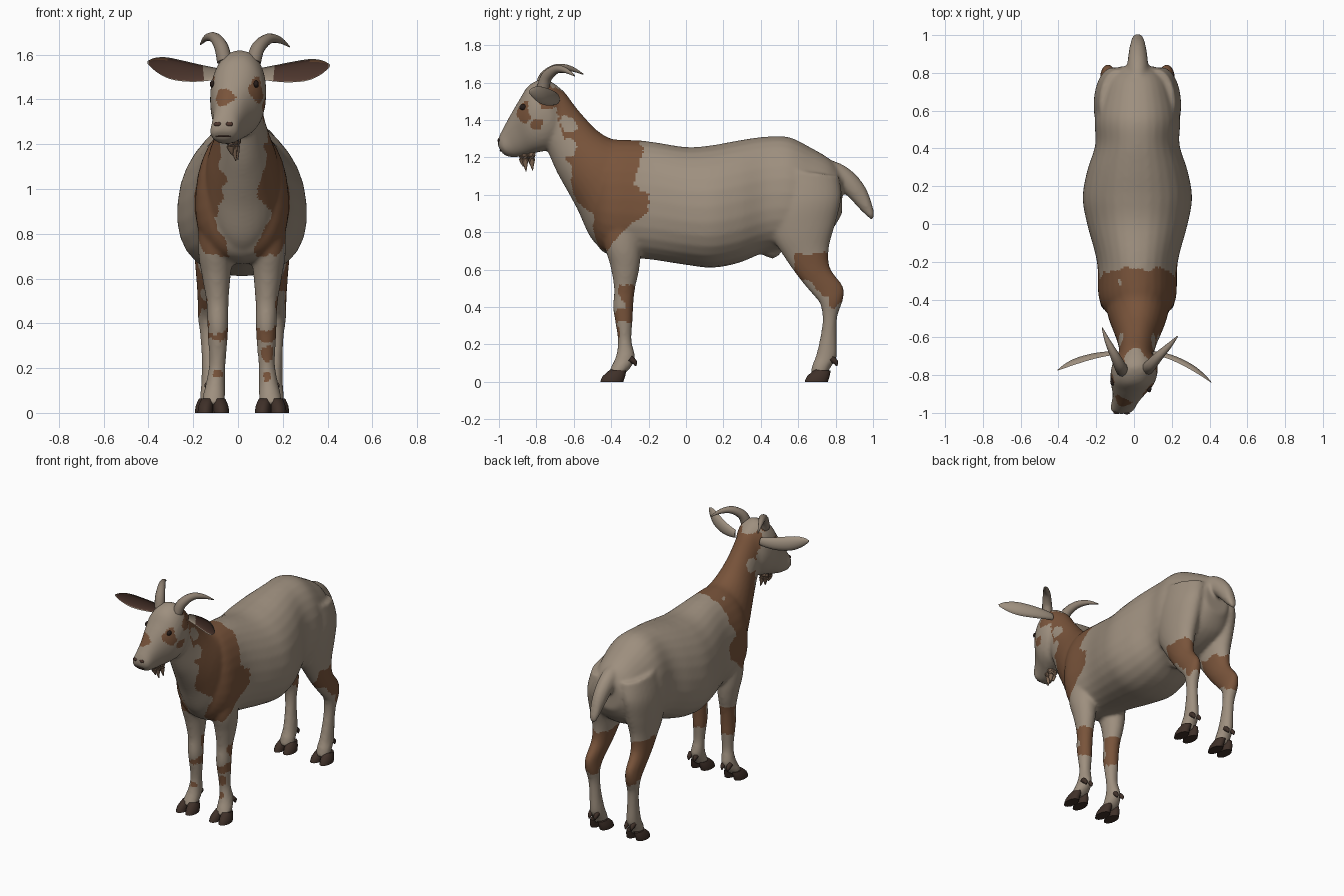
import bpy, bmesh, math
from mathutils import Vector, noise

if "Cube" in bpy.data.objects:
    bpy.data.objects.remove(bpy.data.objects["Cube"])

CX = 0.018  # the body sits slightly to one side


def material(name, rgb):
    m = bpy.data.materials.new(name)
    m.diffuse_color = (*rgb, 1)
    m.use_nodes = True
    m.node_tree.nodes["Principled BSDF"].inputs["Base Color"].default_value = m.diffuse_color
    return m


TAN = material("tan_coat", (0.34, 0.275, 0.21))
BROWN = material("brown_patch", (0.19, 0.088, 0.043))
HOOF = material("dark_hoof", (0.05, 0.03, 0.022))
INNER = material("inner_ear", (0.085, 0.042, 0.03))
HORN = material("horn", (0.27, 0.215, 0.165))
BEARD = material("beard_hair", (0.22, 0.14, 0.09))
EYE = material("eye", (0.02, 0.012, 0.01))


def dense(rows, n):
    """Catmull-Rom interpolation of rows of numbers."""
    out = []
    for i in range(len(rows) - 1):
        q = [rows[max(0, min(len(rows) - 1, i + k))] for k in (-1, 0, 1, 2)]
        for s in range(n):
            t = s / n
            out.append([0.5 * (2 * b + (c - a) * t + (2 * a - 5 * b + 4 * c - d) * t * t
                               + (3 * b - a - 3 * c + d) * t ** 3) for a, b, c, d in zip(*q)])
    return out + [list(rows[-1])]


def lerp(table, v):
    for (a, p), (b, q) in zip(table, table[1:]):
        if v <= b:
            return p + (q - p) * max(0, (v - a) / (b - a))
    return table[-1][1]


def skin(bm, rings):
    """Closed tube through rings of points; returns the side faces in order."""
    vs = [[bm.verts.new(p) for p in r] for r in rings]
    n = len(vs[0])
    faces = [bm.faces.new((a[i], a[(i + 1) % n], b[(i + 1) % n], b[i]))
             for a, b in zip(vs, vs[1:]) for i in range(n)]
    bm.faces.new(vs[0][::-1])
    bm.faces.new(vs[-1])
    return faces


def loft(bm, rows, side=0, p=1.0, pear=0.0, steps=5, n=28):
    """Rows: first edge (y, z), opposite edge (y, z), centre x, half width."""
    rings = []
    for y1, z1, y2, z2, xc, w in dense(rows, steps):
        x0 = CX + side * xc if side else xc
        ring = []
        for i in range(n):
            c, s = math.cos(math.tau * i / n), math.sin(math.tau * i / n)
            e = math.copysign(abs(c) ** p, c) / 2
            sx = math.copysign(abs(s) ** p, s) * (1 - pear * c)
            ring.append((x0 + w * sx, (y1 + y2) / 2 + (y1 - y2) * e, (z1 + z2) / 2 + (z1 - z2) * e))
        rings.append(ring)
    skin(bm, rings)


def tube(bm, rows, n=12, steps=6):
    """Round tapered tube; rows are x, y, z, radius."""
    pts = dense(rows, steps)
    rings = []
    for i, (x, y, z, r) in enumerate(pts):
        a, b = pts[max(0, i - 1)], pts[min(len(pts) - 1, i + 1)]
        q = (Vector(b[:3]) - Vector(a[:3])).to_track_quat('Z', 'Y')
        rings.append([Vector((x, y, z)) + q @ Vector((r * math.cos(math.tau * k / n),
                      r * math.sin(math.tau * k / n), 0)) for k in range(n)])
    skin(bm, rings)


def finish(bm, name, *mats):
    bmesh.ops.recalc_face_normals(bm, faces=bm.faces[:])
    me = bpy.data.meshes.new(name)
    bm.to_mesh(me)
    bm.free()
    ob = bpy.data.objects.new(name, me)
    bpy.context.collection.objects.link(ob)
    for m in mats:
        me.materials.append(m)
    return ob


# Body: trunk, neck, head, tail and legs fused into one skin
bm = bmesh.new()
trunk = [(-.50, 1.15, .80, .12), (-.46, 1.25, .71, .17), (-.38, 1.29, .67, .205), (-.2, 1.285, .655, .213),
         (0, 1.255, .625, .265), (.14, 1.265, .61, .288), (.28, 1.29, .635, .265), (.42, 1.31, .69, .222),
         (.55, 1.308, .71, .225), (.67, 1.25, .74, .20), (.77, 1.19, .80, .16), (.835, 1.12, .90, .09)]
loft(bm, [(y, t, y, b, CX, w) for y, t, b, w in trunk], p=0.9, pear=0.12)
loft(bm, [(-.43, .69, -.22, 1.29, .02, .17), (-.51, .77, -.33, 1.295, .02, .17), (-.58, .92, -.40, 1.30, .02, .155),
          (-.64, 1.03, -.47, 1.34, .02, .13), (-.69, 1.12, -.53, 1.40, .018, .108),
          (-.73, 1.21, -.59, 1.47, .015, .095), (-.76, 1.28, -.65, 1.55, .01, .092),
          (-.78, 1.35, -.70, 1.59, .01, .085)])
loft(bm, [(-.69, 1.585, -.63, 1.40, .01, .06), (-.76, 1.62, -.68, 1.29, .008, .112), (-.84, 1.585, -.74, 1.24, 0, .124),
          (-.89, 1.51, -.80, 1.225, -.01, .112), (-.937, 1.43, -.86, 1.21, -.03, .083),
          (-.978, 1.355, -.91, 1.2, -.05, .068), (-1.003, 1.30, -.955, 1.205, -.062, .063),
          (-1.006, 1.26, -.98, 1.22, -.068, .04)], p=0.9)
loft(bm, [(.76, 1.19, .78, 1.03, .02, .06), (.84, 1.16, .83, 1.02, .02, .056), (.91, 1.105, .89, .965, .02, .05),
          (.965, 1.03, .94, .91, .02, .04), (1.0, .93, .985, .87, .02, .028), (1.006, .885, .995, .86, .02, .014)])
FRONT = [(-.46, .98, -.24, .98, .11, .08), (-.44, .75, -.24, .72, .118, .078), (-.405, .62, -.25, .60, .115, .064),
         (-.385, .5, -.272, .5, .11, .05), (-.39, .4, -.282, .4, .108, .047), (-.38, .33, -.285, .33, .108, .044),
         (-.364, .22, -.291, .22, .11, .037), (-.374, .14, -.272, .13, .118, .043), (-.40, .08, -.30, .07, .125, .05),
         (-.42, .035, -.34, .035, .128, .05)]
HIND = [(.45, 1.15, .82, 1.1, .10, .10), (.43, .95, .83, .98, .13, .10), (.46, .78, .80, .85, .14, .086),
        (.53, .66, .765, .72, .145, .067), (.60, .56, .77, .61, .15, .053), (.665, .48, .84, .51, .155, .043),
        (.715, .42, .84, .44, .155, .042), (.73, .34, .81, .35, .15, .037), (.72, .25, .805, .25, .145, .036),
        (.695, .14, .805, .13, .14, .042), (.675, .09, .775, .08, .14, .047), (.665, .035, .755, .035, .14, .047)]
for s in (-1, 1):
    loft(bm, FRONT, s)
    loft(bm, HIND, s)
tube(bm, [(CX, .43, .76, .07), (CX, .46, .71, .06), (CX, .485, .67, .025)])  # udder
body = finish(bm, "body", TAN, BROWN)
bpy.context.view_layer.objects.active = body
body.select_set(True)
mod = body.modifiers.new("fuse", 'REMESH')
mod.mode, mod.voxel_size = 'VOXEL', 0.011
mod = body.modifiers.new("soften", 'SMOOTH')
mod.factor, mod.iterations = 0.5, 7
for m in list(body.modifiers):
    bpy.ops.object.modifier_apply(modifier=m.name)

# Coat markings, chosen by position with a wavy edge
CAPE_BACK = [(.7, -.42), (.78, -.36), (.85, -.29), (.9, -.21), (1.0, -.2), (1.05, -.28), (1.15, -.25), (1.3, -.23)]
CAPE_FRONT = [(.7, -.62), (1.1, -.61), (1.2, -.64), (1.3, -.66), (1.4, -.67), (1.5, -.71), (1.6, -.74)]
NECK_MID = [(.7, -.38), (.9, -.45), (1.1, -.5), (1.3, -.62), (1.5, -.70)]
STRIPE = [(.7, .06), (.77, .08), (.88, .13), (.98, .085), (1.1, .07), (1.3, .06)]
SPOTS = [(.10, -.75, 1.59, .045), (.13, -.73, 1.5, .055), (-.09, -.74, 1.59, .035), (-.055, -.935, 1.415, .045),
         (.075, -.86, 1.43, .045), (.10, -.79, 1.38, .03), (.09, -.87, 1.47, .03), (-.11, -.83, 1.47, .03),
         (.22, .63, .95, .02), (-.09, -.37, .17, .022), (.13, -.37, .17, .022), (.13, -.37, .27, .03)]
HOLES = [(.10, -.62, 1.38, .045), (.11, -.62, 1.26, .05), (-.09, -.62, 1.36, .05), (0, -.69, 1.62, .07),
         (-.09, -.31, 1.27, .03)]


def is_brown(c):
    w = noise.noise(c * 14) * 0.03 + noise.noise(c * 35) * 0.012
    y, z, ax = c.y + w, c.z + w, abs(c.x - CX)
    near = lambda lst: any((c - Vector(s[:3])).length < s[3] + w * 0.7 for s in lst)
    if near(SPOTS):
        return True
    if near(HOLES):
        return False
    if z > .7 and lerp(CAPE_FRONT, z) < y < lerp(CAPE_BACK, z):
        return y > lerp(NECK_MID, z) or ax + w > lerp(STRIPE, z)
    if c.y > .58:
        return max(.41, .52 - .75 * (y - .64)) < z < .68
    return -.5 < c.y < -.2 and .32 < z < .53 and (y > -.345 or z < .37)


for f in body.data.polygons:
    f.material_index = int(is_brown(f.center.copy()))

# Hooves: two toes and two dewclaws per foot
for label, dy, rows in (("front", 0, FRONT), ("hind", 1.093, HIND)):
    for s in (-1, 1):
        bm = bmesh.new()
        xc = rows[-1][4]
        for t in (-1, 1):
            loft(bm, [(-.458 + dy, 0, -.335 + dy, 0, xc + t * .036, .035),
                      (-.445 + dy, .03, -.325 + dy, .03, xc + t * .034, .034),
                      (-.405 + dy, .065, -.32 + dy, .06, xc + t * .026, .028)], s, steps=2, n=14)
            x, y = CX + s * xc + t * .022, (-.285 if dy == 0 else .79)
            tube(bm, [(x, y - .015, .125, .018), (x, y + .01, .105, .014), (x, y + .015, .085, .004)], 8, 3)
        finish(bm, label + "_hoof_" + ("left" if s < 0 else "right"), HOOF)

# Horns, swept back and outward
for name, rows in (("horn_left", [(-.06, -.775, 1.57, .034), (-.075, -.75, 1.635, .031), (-.105, -.69, 1.675, .024),
                                  (-.14, -.62, 1.675, .015), (-.168, -.55, 1.645, .003)]),
                   ("horn_right", [(.07, -.765, 1.57, .034), (.09, -.745, 1.63, .031), (.135, -.695, 1.67, .024),
                                   (.185, -.645, 1.665, .015), (.23, -.595, 1.635, .003)])):
    bm = bmesh.new()
    tube(bm, rows)
    finish(bm, name, HORN)

# Ears: cupped leaves with a dark hollow facing forward
for name, s, sweep, rise in (("ear_left", -1, .085, .05), ("ear_right", 1, .15, .035)):
    bm, rings, n = bmesh.new(), [], 16
    for t, h in dense([(0, .025), (.2, .036), (.45, .046), (.7, .048), (.88, .032), (1, .006)], 4):
        c = Vector((s * (.095 + .312 * t) + .003, -.69 - sweep * t ** 1.5, 1.515 + rise * t * t))
        ring = []
        for i in range(n):
            a = math.tau * (i + .5) / n - math.tau / (2 * n)
            sn = math.sin(a)
            depth = (.6 if sn > 0 else -.28) * sn * h
            ring.append(c + Vector((s * h * .1 * math.cos(a), depth - .12 * h * math.cos(a), h * math.cos(a))))
        rings.append(ring)
    faces = skin(bm, rings)
    for k, f in enumerate(faces):
        i, j = k % n, k // n
        if 9 <= i <= 14 and 4 <= j <= 18:
            f.material_index = 1 if i < 14 or j < 12 else 2
    finish(bm, name, TAN, INNER, BROWN)

# Beard tufts
bm = bmesh.new()
for x, y, tip in ((-.03, -.875, 1.15), (-.015, -.86, 1.125), (-.03, -.83, 1.15), (-.005, -.825, 1.13)):
    tube(bm, [(x, y, 1.235, .022), (x - .003, y, 1.19, .019), (x + .005, y + .005, tip, .002)], 7, 3)
finish(bm, "beard", BEARD)


# Eyes and nostrils, seated on the skin
def bead(name, origin, direction, scale, mat):
    hit, loc, _, _ = body.ray_cast(Vector(origin), Vector(direction))
    if not hit:
        return
    bm = bmesh.new()
    bmesh.ops.create_uvsphere(bm, u_segments=16, v_segments=10, radius=1)
    for v in bm.verts:
        v.co = Vector(a * b for a, b in zip(v.co, scale)) + loc
    finish(bm, name, mat)


for s, y in ((-1, -.835), (1, -.87)):
    side = "left" if s < 0 else "right"
    bead("eye_" + side, (s, y, 1.468), (-s, 0, 0), (.012, .021, .016), EYE)
    bead("nostril_" + side, (-.065 + s * .027, -2, 1.29), (0, 1, 0), (.017, .006, .01), INNER)
bead("mouth", (-.065, -2, 1.235), (0, 1, 0), (.035, .007, .004), INNER)

# Smooth shading with crisp hoof edges
bpy.ops.object.select_all(action='SELECT')
bpy.context.view_layer.objects.active = body
bpy.ops.object.shade_smooth_by_angle(angle=math.radians(50))
